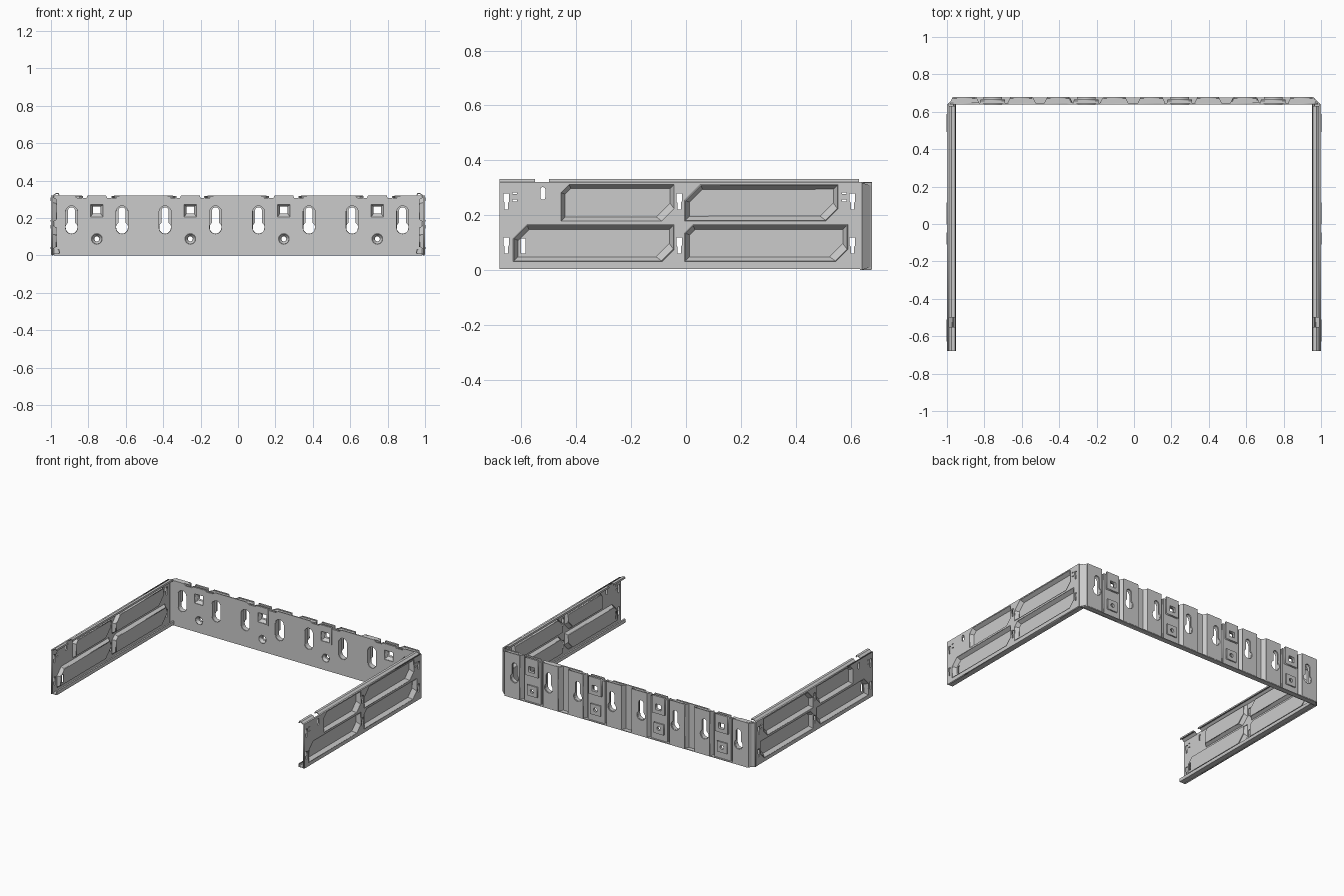
import bpy, bmesh
from math import sin, cos, pi
from mathutils import Matrix

if "Cube" in bpy.data.objects:
    bpy.data.objects.remove(bpy.data.objects["Cube"])

# local (u, v, depth) -> world: side sheets lie in YZ, back sheets lie in XZ
SIDE = Matrix(((0, 0, 1, 0), (1, 0, 0, 0), (0, 1, 0, 0), (0, 0, 0, 1)))
BACK = Matrix(((1, 0, 0, 0), (0, 0, -1, 0), (0, 1, 0, 0), (0, 0, 0, 1)))


def plate(plane, d0, d1, outline, holes=()):
    """Flat sheet with holes between depths d0 and d1 of the chosen plane."""
    cu = bpy.data.curves.new("sheet", "CURVE")
    cu.dimensions, cu.fill_mode, cu.extrude = "2D", "BOTH", (d1 - d0) / 2
    for loop in [outline, *holes]:
        sp = cu.splines.new("POLY")
        sp.points.add(len(loop) - 1)
        for p, (u, v) in zip(sp.points, loop):
            p.co = (u, v, 0, 1)
        sp.use_cyclic_u = True
    ob = bpy.data.objects.new("sheet", cu)
    bpy.context.collection.objects.link(ob)
    bpy.ops.object.select_all(action="DESELECT")
    ob.select_set(True)
    bpy.context.view_layer.objects.active = ob
    bpy.ops.object.convert(target="MESH")
    ob = bpy.context.view_layer.objects.active
    mid = (d0 + d1) / 2
    ob.data.transform(plane @ Matrix.Translation((0, 0, mid if plane is SIDE else -mid)))
    return ob


def loft(a, b, t=0.005, cyclic=False):
    """Thin folded strip between two rails of points."""
    bm = bmesh.new()
    va, vb = [bm.verts.new(p) for p in a], [bm.verts.new(p) for p in b]
    n = len(a)
    for i in range(n if cyclic else n - 1):
        j = (i + 1) % n
        bm.faces.new((va[i], va[j], vb[j], vb[i]))
    bmesh.ops.recalc_face_normals(bm, faces=bm.faces)
    bmesh.ops.solidify(bm, geom=bm.faces[:], thickness=t)
    me = bpy.data.meshes.new("strip")
    bm.to_mesh(me)
    bm.free()
    ob = bpy.data.objects.new("strip", me)
    bpy.context.collection.objects.link(ob)
    return ob


def part(name, obs, mirror=False):
    bpy.ops.object.select_all(action="DESELECT")
    for o in obs:
        o.select_set(True)
    bpy.context.view_layer.objects.active = obs[0]
    if len(obs) > 1:
        bpy.ops.object.join()
    obs[0].name = name
    if mirror:
        obs[0].modifiers.new("both_sides", "MIRROR")


def rect(u0, u1, v0, v1):
    return [(u0, v0), (u1, v0), (u1, v1), (u0, v1)]


def arc(u, v, r, a0=0.0, a1=2 * pi, n=16):
    return [(u + r * cos(a0 + (a1 - a0) * i / n), v + r * sin(a0 + (a1 - a0) * i / n))
            for i in range(n + 1)]


def circle(u, v, r):
    return arc(u, v, r)[:-1]


def stadium(u, v0, v1, r):
    return arc(u, v1, r, 0, pi, 10) + arc(u, v0, r, pi, 2 * pi, 10)


def panel(u0, u1, v0, v1, tl, br):
    """Rectangle with cut upper-left and lower-right corners."""
    return [(u0, v0), (u1 - br, v0), (u1, v0 + br), (u1, v1), (u0 + tl, v1), (u0, v1 - tl)]


def y_rail(profile, y):
    return [(x, y, z) for x, z in profile]


# ---- side walls: web with slots and four pressed panels ----
slots = []
for y in (-0.655, -0.025, 0.607):
    for z in (0.06, 0.22):
        slots.append([(y - .006, z), (y + .006, z), (y + .006, z + .025), (y + .01, z + .03),
                      (y + .01, z + .058), (y - .01, z + .058), (y - .01, z + .03), (y - .006, z + .025)])
slots.append(stadium(-0.522, 0.265, 0.293, 0.009))
for y in (-0.625, 0.577):
    slots += [rect(y - .008, y + .008, z, z + .006) for z in (.25, .277)]

side, pans = [], []
for u0, u1, v0, v1, tl in ((-.456, -.043, .178, .312, .03), (-.63, -.043, .03, .165, .05),
                           (-.005, .555, .178, .312, .058), (-.005, .59, .03, .165, .03)):
    b = 0.015
    outer = panel(u0, u1, v0, v1, tl, .045)
    inner = panel(u0 + b, u1 - b, v0 + b, v1 - b, tl - .009, .05)
    slots.append(outer)
    hole = [rect(-.602, -.586, .06, .115)] if u0 < -.6 else []
    pans.append(plate(SIDE, .968, .974, inner, hole))
    pans.append(loft([(.998, u, v) for u, v in outer], [(.973, u, v) for u, v in inner], .004, True))
side.append(plate(SIDE, .99, 1.0, rect(-.68, .64, .004, .32), slots))
part("side_web", side, True)
part("side_pressed_panels", pans, True)

# ---- folded lips along the top and bottom of each side ----
top = [(.995, .316), (.985, .324), (.975, .332), (.957, .332), (.955, .32)]
part("side_top_lip", [loft(y_rail(top, a), y_rail(top, b)) for a, b in ((-.68, -.55), (-.5, .63))], True)
low = [(.996, .02), (.994, .006), (.955, .006), (.952, .015), (.955, .03), (.962, .034)]
part("side_bottom_flange", [loft(y_rail(low, -.68), y_rail(low, .64))], True)

# ---- angled corners joining sides and back ----
bends = ((.996, .635, 0), (.996, .642, 0), (.965, .672, .01), (.955, .676, .016))
part("corner_bend", [loft([(x, y, c) for x, y, c in bends], [(x, y, .318 - c) for x, y, c in bends])], True)

# ---- back wall: front sheet with scalloped top edge ----
squares = [-.755 + .5 * i for i in range(4)]
outline, holes = [(.985, 0), (.985, .32)], []
for s in reversed(squares):
    outline += [(s + .125, .32), (s + .105, .307), (s + .055, .307), (s + .05, .32),
                (s - .05, .32), (s - .055, .307), (s - .105, .307), (s - .125, .32)]
    holes += [rect(s - .034, s + .034, .205, .272), circle(s, .088, .029)]
    holes += [stadium(s + k, .147, .232, .034) for k in (-.135, .135)]
outline += [(-.985, .32), (-.985, 0)]
lip = loft([(-.985, .643, .005), (.985, .643, .005)], [(-.96, .677, .005), (.96, .677, .005)])
part("back_sheet", [plate(BACK, .64, .648, outline, holes), lip])

# ---- raised pads behind the keyholes ----
pads = []
for s in squares:
    for sgn in (-1, 1):
        k = s + sgn * .135
        u0, u1 = sorted((k - sgn * .042, k + sgn * .075))
        slot = arc(k, .238, .019, 0, pi, 10)
        key = slot + arc(k, .147, .033, pi * .69, pi * 2.31, 18)
        pads.append(plate(BACK, .67, .679, rect(u0, u1, .004, .32), [key]))
        pads.append(loft([(x, y, .315) for x, y in ((u0 - .015, .646), (u1 + .015, .646))],
                         [(x, y, .315) for x, y in ((u0, .675), (u1, .675))]))
        for e, f in ((u0, u0 - .015), (u1, u1 + .015)):
            pads.append(loft([(e, .676, .004), (f, .646, .004)], [(e, .676, .318), (f, .646, .318)]))
        pads.append(loft([(u, .643, v) for u, v in stadium(k, .147, .232, .034)],
                         [(u, .672, v) for u, v in stadium(k, .147, .238, .033)], .002, True))
part("keyhole_pads", pads)

# ---- columns with the square sockets and countersunk holes ----
cols = []
for s in squares:
    window, bore = rect(s - .022, s + .022, .222, .262), circle(s, .088, .014)
    cols.append(plate(BACK, .657, .665, rect(s - .065, s + .065, .004, .307), [window, bore]))
    cols.append(plate(BACK, .665, .679, rect(s - .05, s + .05, .195, .32), [window]))
    cols.append(plate(BACK, .665, .674, rect(s - .04, s + .04, .05, .125), [bore]))
    cols.append(plate(BACK, .636, .642, rect(s - .048, s + .048, .196, .318),
                      [rect(s - .034, s + .034, .205, .272)]))
    for a, b in ((rect(s - .034, s + .034, .205, .272), window),
                 (circle(s, .088, .029), circle(s, .088, .015))):
        cols.append(loft([(u, .641, v) for u, v in a], [(u, .66, v) for u, v in b], .002, True))
    for e in (-.065, .065):
        cols.append(loft([(s + e, .645, .004), (s + e, .66, .004)], [(s + e, .645, .307), (s + e, .66, .307)], .004))
    cols.append(loft([(s - .065, .645, .304), (s + .065, .645, .304)],
                     [(s - .065, .66, .304), (s + .065, .66, .304)]))
part("socket_columns", cols)
